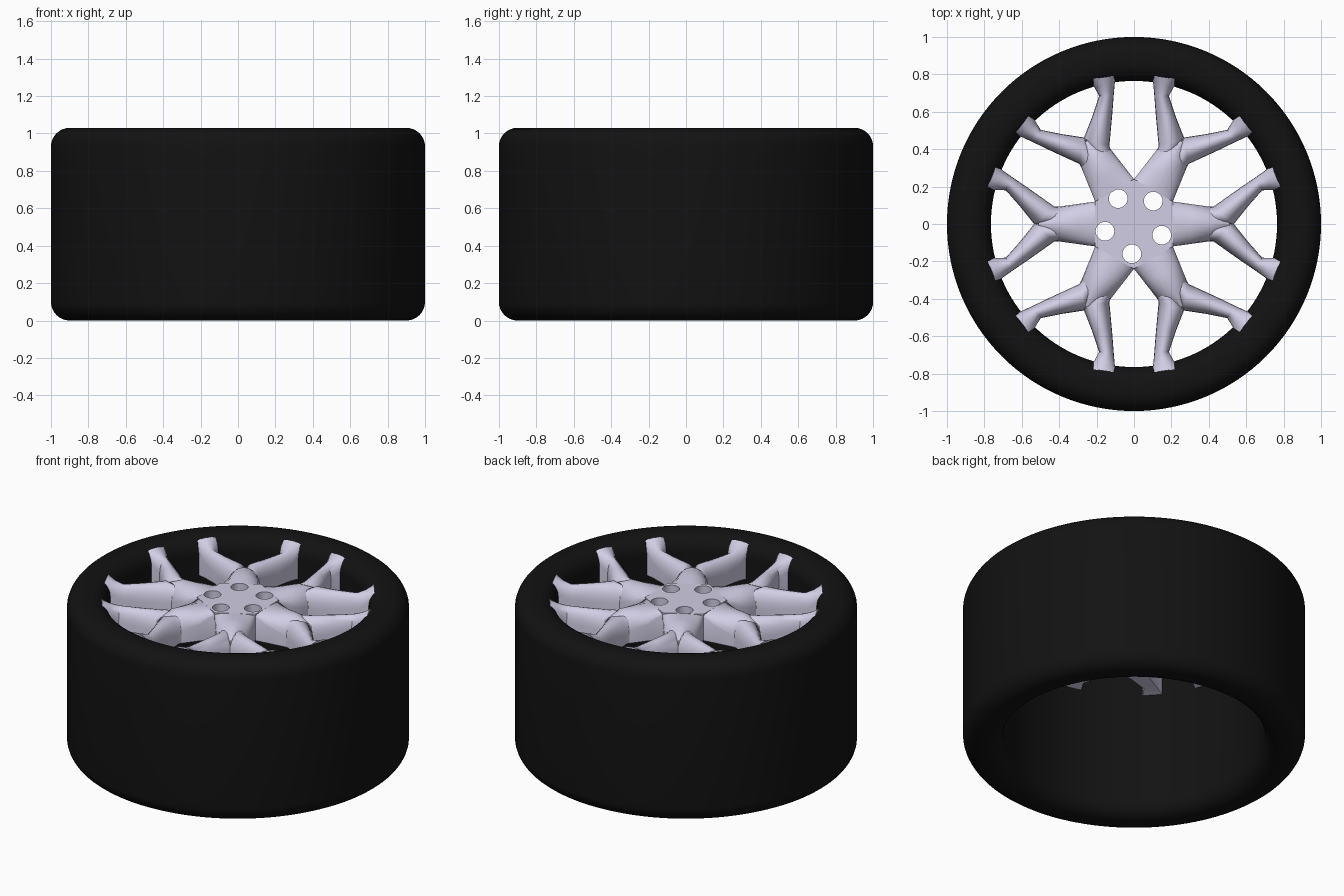
import bpy, bmesh
from math import sin, cos, pi, radians
from mathutils import Matrix, Vector

if "Cube" in bpy.data.objects:
    bpy.data.objects.remove(bpy.data.objects["Cube"])


def material(name, color):
    m = bpy.data.materials.new(name)
    m.diffuse_color = color
    m.use_nodes = True
    m.node_tree.nodes["Principled BSDF"].inputs["Base Color"].default_value = m.diffuse_color
    return m


RUBBER = material("rubber", (0.006, 0.006, 0.006, 1))
ALLOY = material("alloy", (0.64, 0.61, 0.78, 1))


def finish(bm, name, mat, angle=40):
    bmesh.ops.recalc_face_normals(bm, faces=bm.faces[:])
    me = bpy.data.meshes.new(name)
    bm.to_mesh(me)
    bm.free()
    ob = bpy.data.objects.new(name, me)
    bpy.context.collection.objects.link(ob)
    if mat:
        me.materials.append(mat)
    bpy.ops.object.select_all(action='DESELECT')
    ob.select_set(True)
    bpy.context.view_layer.objects.active = ob
    bpy.ops.object.shade_smooth_by_angle(angle=radians(angle))
    return ob


# Tyre: rounded rectangle turned about z
def tyre():
    r_in, r_out, h, c = 0.765, 1.0, 1.03, 0.1
    corners = [(r_out - c, c, -90), (r_out - c, h - c, 0),
               (r_in + c, h - c, 90), (r_in + c, c, 180)]
    bm = bmesh.new()
    prof = []
    for x, z, a0 in corners:
        for i in range(9):
            a = radians(a0 + 90 * i / 8)
            prof.append(bm.verts.new((x + c * cos(a), 0, z + c * sin(a))))
    edges = [bm.edges.new((prof[i], prof[(i + 1) % len(prof)])) for i in range(len(prof))]
    bmesh.ops.spin(bm, geom=prof + edges, cent=(0, 0, 0), axis=(0, 0, 1),
                   angle=2 * pi, steps=128)
    bmesh.ops.remove_doubles(bm, verts=bm.verts[:], dist=1e-4)
    finish(bm, "tyre", RUBBER)


# Arched bar lofted through sections: (left, right, crown z, shoulder z, bottom z)
def loft(bm, sections, turn, flip=1):
    n = 10
    rings = []
    for l, r, top, shoulder, bottom in sections:
        l, r = Vector(l), Vector(r)
        pts = []
        for i in range(n + 1):
            a = pi * i / n
            p = l.lerp(r, (1 - cos(a)) / 2)
            pts.append((p.x, p.y * flip, shoulder + (top - shoulder) * sin(a)))
        pts += [(r.x, r.y * flip, bottom), (l.x, l.y * flip, bottom)]
        rings.append([bm.verts.new(turn @ Vector(p)) for p in pts])
    m = len(rings[0])
    for a, b in zip(rings, rings[1:]):
        for i in range(m):
            j = (i + 1) % m
            bm.faces.new((a[i], a[j], b[j], b[i]))
    bm.faces.new(rings[0])
    bm.faces.new(rings[-1])


STEM = [((0.207, 0.12), (0.207, -0.12), 0.99, 0.975, 0.82),
        ((0.30, 0.107), (0.30, -0.107), 1.0, 0.92, 0.82),
        ((0.41, 0.092), (0.41, -0.092), 1.0, 0.89, 0.82),
        ((0.51, 0.03), (0.51, -0.03), 0.955, 0.87, 0.82)]
ARM = [((0.36, 0.09), (0.40, -0.01), 0.97, 0.88, 0.82),
       ((0.425, 0.093), (0.53, -0.005), 0.99, 0.88, 0.82),
       ((0.555, 0.185), (0.61, 0.095), 0.985, 0.89, 0.82),
       ((0.65, 0.25), (0.685, 0.18), 0.985, 0.90, 0.81),
       ((0.70, 0.285), (0.735, 0.182), 1.0, 0.94, 0.80),
       ((0.735, 0.315), (0.79, 0.18), 1.02, 0.99, 0.79)]


# Six forked spokes
def spokes():
    for k in range(6):
        turn = Matrix.Rotation(k * pi / 3, 3, 'Z')
        bm = bmesh.new()
        loft(bm, STEM, turn)
        loft(bm, ARM, turn)
        loft(bm, ARM, turn, -1)
        finish(bm, f"spoke_{k + 1}", ALLOY)


# Hexagonal hub with five bolt holes
def hub():
    bm = bmesh.new()
    bmesh.ops.create_cone(bm, cap_ends=True, segments=6, radius1=0.24, radius2=0.24, depth=0.17,
                          matrix=Matrix.Translation((0, 0, 0.905)) @ Matrix.Rotation(pi / 6, 4, 'Z'))
    # make sure corners fall between the spokes
    v = bm.verts[:][0].co
    if abs(sin(3 * (Vector((1, 0)).angle_signed(Vector((v.x, v.y)))))) < 0.5:
        bmesh.ops.rotate(bm, verts=bm.verts[:], matrix=Matrix.Rotation(pi / 6, 3, 'Z'))
    ob = finish(bm, "hub", ALLOY, 30)
    bm = bmesh.new()
    for k in range(5):
        a = radians(-94 + 72 * k)
        bmesh.ops.create_cone(bm, cap_ends=True, segments=32, radius1=0.05, radius2=0.05, depth=0.5,
                              matrix=Matrix.Translation((0.16 * cos(a), 0.16 * sin(a), 0.9)))
    cutter = finish(bm, "bolt_hole_cutter", None)
    mod = ob.modifiers.new("bolt_holes", 'BOOLEAN')
    mod.operation = 'DIFFERENCE'
    mod.solver = 'EXACT'
    mod.object = cutter
    bpy.ops.object.select_all(action='DESELECT')
    ob.select_set(True)
    bpy.context.view_layer.objects.active = ob
    bpy.ops.object.modifier_apply(modifier=mod.name)
    bpy.data.objects.remove(cutter)
    bpy.ops.object.shade_smooth_by_angle(angle=radians(30))


tyre()
spokes()
hub()
